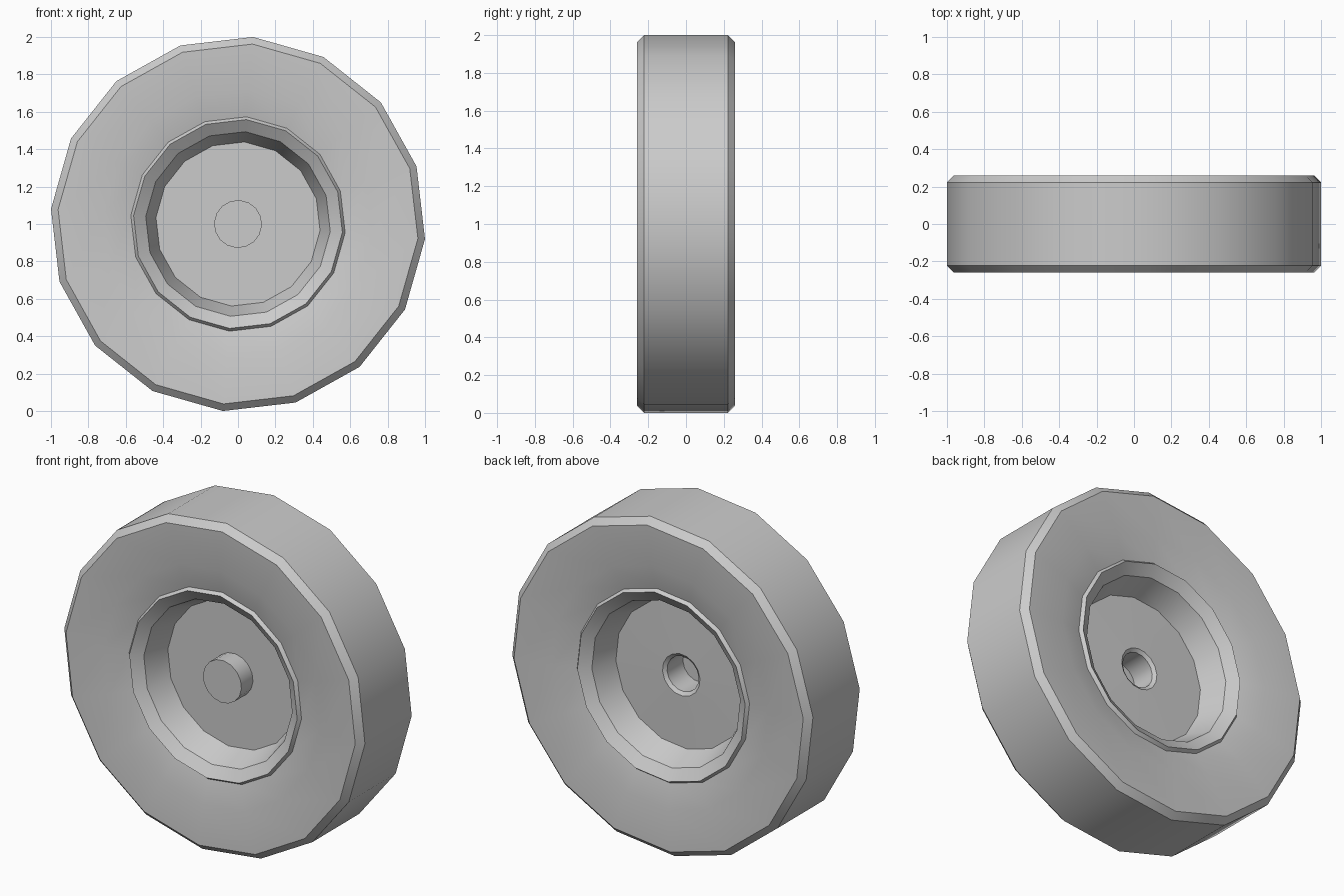
import bpy, bmesh
from math import cos, sin, radians, tau

if "Cube" in bpy.data.objects:
    bpy.data.objects.remove(bpy.data.objects["Cube"])

CZ = 1.0              # axle height
TWIST = radians(-4.6)  # rotation of the polygon corners


def lathe(name, profile, sides, closed=False, cz=CZ):
    """Spin (radius, y) points around the y axis; radius 0 makes a pole."""
    bm = bmesh.new()
    rings = []
    for r, y in profile:
        if r == 0:
            rings.append([bm.verts.new((0, y, cz))] * sides)
        else:
            rings.append([bm.verts.new((r * cos(TWIST + tau * i / sides), y,
                                        cz + r * sin(TWIST + tau * i / sides)))
                          for i in range(sides)])
    pairs = list(zip(rings, rings[1:]))
    if closed:
        pairs.append((rings[-1], rings[0]))
    for a, b in pairs:
        for i in range(sides):
            j = (i + 1) % sides
            quad = list(dict.fromkeys((a[i], a[j], b[j], b[i])))
            bm.faces.new(quad)
    bmesh.ops.recalc_face_normals(bm, faces=bm.faces)
    mesh = bpy.data.meshes.new(name)
    bm.to_mesh(mesh)
    bm.free()
    ob = bpy.data.objects.new(name, mesh)
    bpy.context.collection.objects.link(ob)
    bpy.context.view_layer.objects.active = ob
    ob.select_set(True)
    bpy.ops.object.shade_smooth_by_angle(angle=radians(30))
    ob.select_set(False)
    return ob


# Whole wheel shell: front hub stub, disc, rim, lip, dished sidewall, tread;
# then the mirrored back side ending in a hollow axle socket
side = [(0.44, 0.04), (0.495, 0.19), (0.56, 0.235), (0.575, 0.215),
        (0.72, 0.25), (0.965, 0.26), (1.003, 0.222)]
front = [(0.128, 0.04)] + side
back = [(0.125, 0.045)] + side
stub = [(0, -0.15), (0.128, -0.15)]
socket = [(0.105, 0.03), (0.105, -0.12), (0, -0.12)]

profile = (stub + [(r, -y) for r, y in front]
           + back[::-1] + socket)
lathe("wheel", profile, 16)
